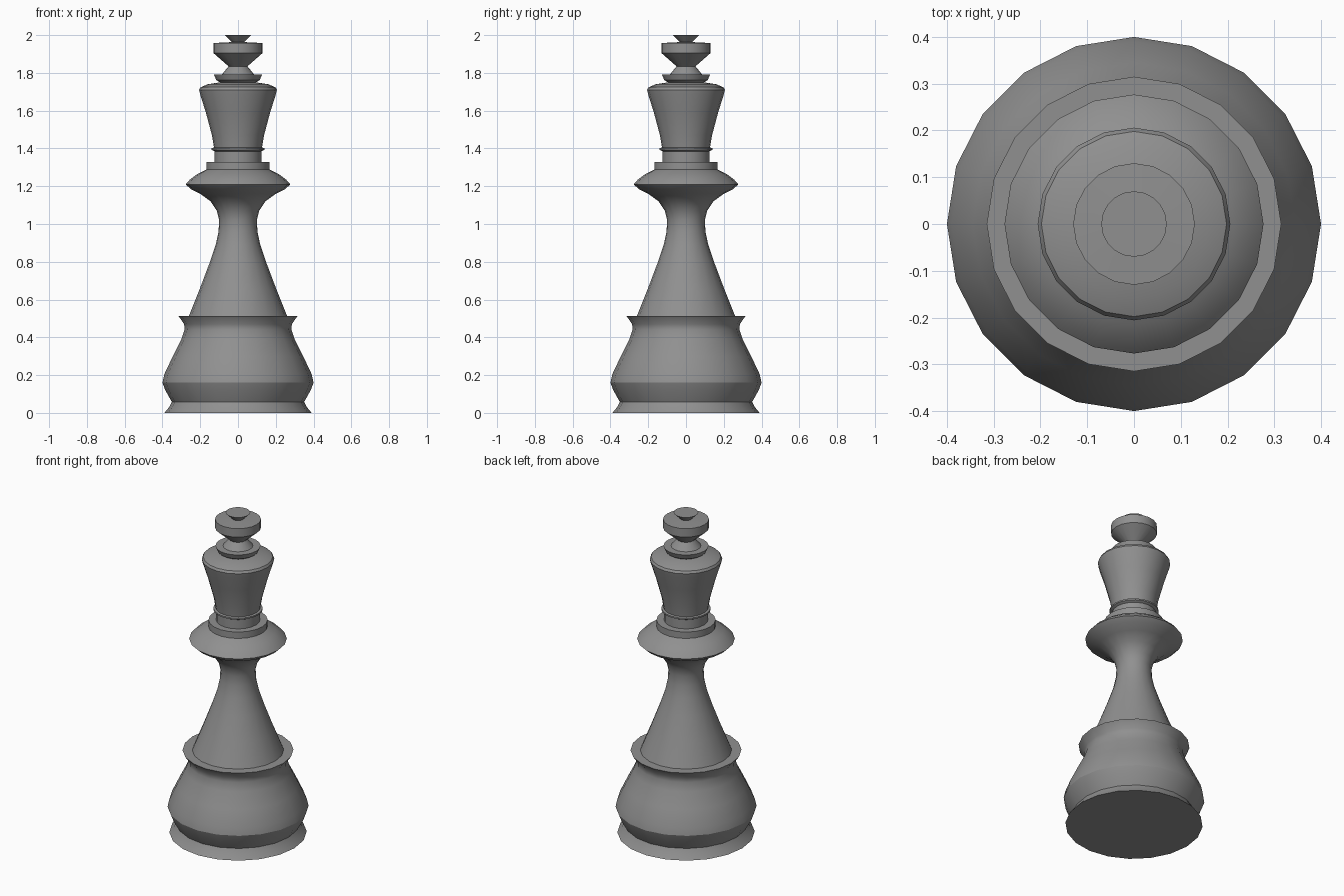
import bpy, bmesh
from math import radians, tau
from mathutils import Matrix, Vector

SIDES = 20

cube = bpy.data.objects.get("Cube")
if cube:
    bpy.data.objects.remove(cube, do_unlink=True)

grey = bpy.data.materials.new("matt_grey")
grey.use_nodes = True
colour = (0.28, 0.28, 0.28, 1)
grey.diffuse_color = colour
bsdf = grey.node_tree.nodes["Principled BSDF"]
bsdf.inputs["Base Color"].default_value = colour
bsdf.inputs["Roughness"].default_value = 0.6


def lathe(name, profile):
    """Turn a bottom-to-top (radius, height) profile around the z axis."""
    bm = bmesh.new()
    verts = [bm.verts.new((r, 0, z)) for r, z in profile]
    edges = [bm.edges.new(pair) for pair in zip(verts, verts[1:])]
    bmesh.ops.spin(bm, geom=verts + edges, cent=(0, 0, 0), axis=(0, 0, 1),
                   angle=tau, steps=SIDES, use_merge=False, use_duplicate=False)
    bmesh.ops.remove_doubles(bm, verts=bm.verts, dist=1e-5)
    bmesh.ops.recalc_face_normals(bm, faces=bm.faces)
    # Open rings can be wound inward: compare the tallest face with the axis
    wall = max(bm.faces, key=lambda f: max(v.co.z for v in f.verts) - min(v.co.z for v in f.verts))
    centre = wall.calc_center_median()
    if wall.normal.dot(Vector((centre.x, centre.y, 0))) < 0:
        bmesh.ops.reverse_faces(bm, faces=bm.faces)
    mesh = bpy.data.meshes.new(name)
    bm.to_mesh(mesh)
    bm.free()
    mesh.materials.append(grey)
    obj = bpy.data.objects.new(name, mesh)
    bpy.context.collection.objects.link(obj)
    bpy.ops.object.select_all(action="DESELECT")
    obj.select_set(True)
    bpy.context.view_layer.objects.active = obj
    bpy.ops.object.shade_smooth_by_angle(angle=radians(32))
    return obj


# Foot, bulging bowl and its flared rim
lathe("base", [(0, 0), (0.39, 0), (0.365, 0.03), (0.35, 0.058), (0.385, 0.12),
               (0.4, 0.16), (0.39, 0.205), (0.345, 0.3), (0.3, 0.39),
               (0.283, 0.44), (0.285, 0.47), (0.315, 0.513), (0.26, 0.513)])

# Tapering stem that flares out below the collar
lathe("stem", [(0.26, 0.513), (0.205, 0.65), (0.152, 0.79), (0.118, 0.89),
               (0.103, 0.96), (0.1, 1.02), (0.112, 1.07), (0.145, 1.12),
               (0.2, 1.16), (0.25, 1.185), (0.277, 1.21)])

# Domed collar with a stepped disc
lathe("collar", [(0.277, 1.21), (0.255, 1.235), (0.215, 1.265), (0.168, 1.288),
                 (0.168, 1.328), (0.125, 1.328)])

# Neck with its thin ring
lathe("neck", [(0.125, 1.328), (0.125, 1.385), (0.14, 1.393), (0.14, 1.402), (0.127, 1.405)])

# Flared head with a shallow shoulder
lathe("head", [(0.127, 1.405), (0.138, 1.47), (0.17, 1.59), (0.2, 1.685),
               (0.206, 1.71), (0.198, 1.724), (0.16, 1.74), (0.095, 1.75)])

# Small cup on the head
lathe("crown_cup", [(0.095, 1.75), (0.115, 1.762), (0.128, 1.792), (0.085, 1.792)])

# Waisted finial, disc and inverted cone on top
lathe("finial", [(0.085, 1.792), (0.05, 1.835), (0.13, 1.905), (0.13, 1.958),
                 (0.033, 1.963), (0.07, 2.0), (0, 2.0)])
